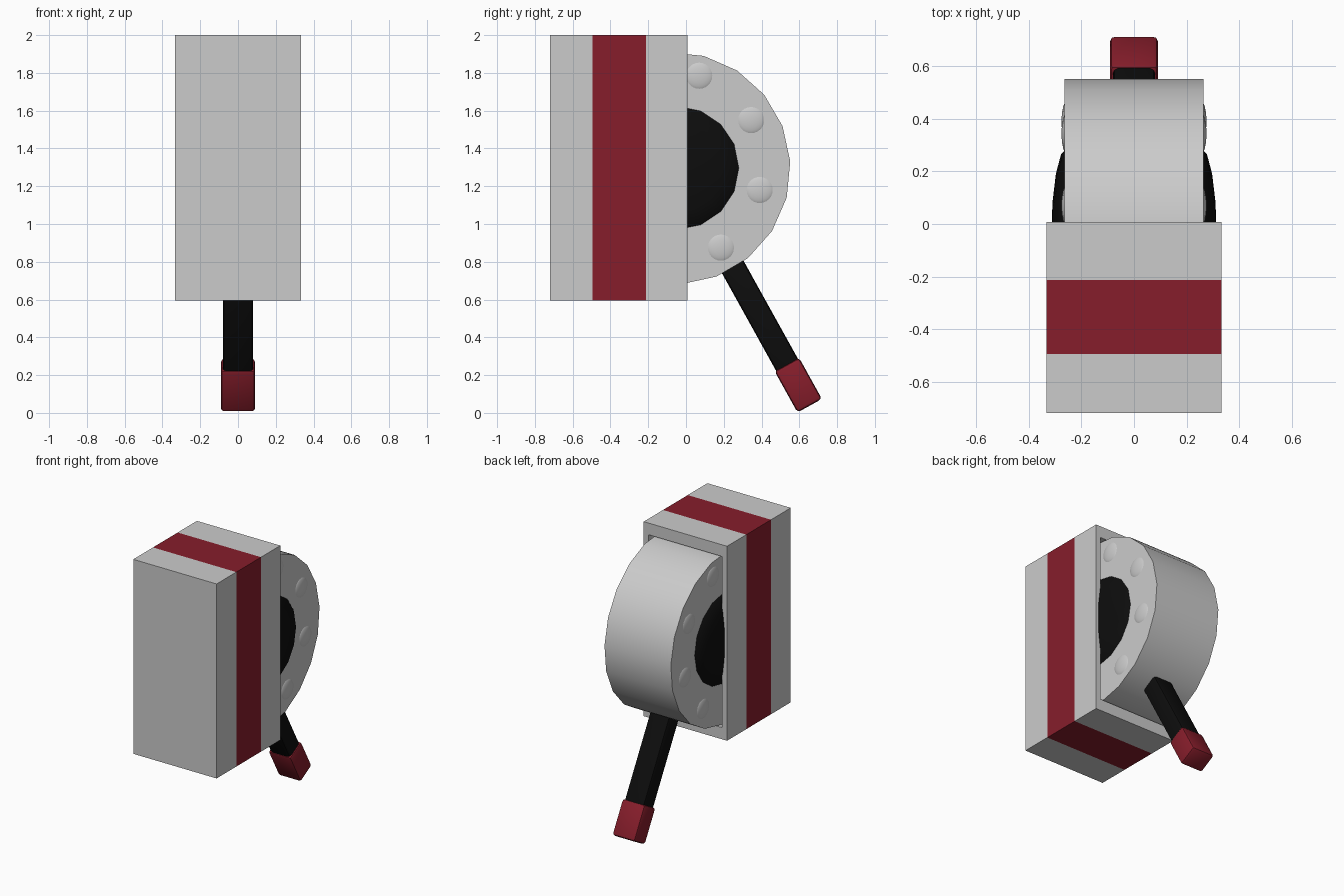
import bpy, bmesh
from math import radians
from mathutils import Matrix, Vector

if "Cube" in bpy.data.objects:
    bpy.data.objects.remove(bpy.data.objects["Cube"])


def material(name, rgb):
    m = bpy.data.materials.new(name)
    m.diffuse_color = (*rgb, 1)
    m.use_nodes = True
    m.node_tree.nodes["Principled BSDF"].inputs["Base Color"].default_value = m.diffuse_color
    return m


RED = material("dark_red", (0.24, 0.0125, 0.024))
BLACK = material("black", (0.004, 0.004, 0.004))
TURN = Matrix.Rotation(radians(90), 4, 'Y')  # local z axis -> world x


def finish(name, bm, mat=None, smooth=False):
    mesh = bpy.data.meshes.new(name)
    bmesh.ops.recalc_face_normals(bm, faces=bm.faces)
    bm.to_mesh(mesh)
    bm.free()
    ob = bpy.data.objects.new(name, mesh)
    bpy.context.collection.objects.link(ob)
    if mat:
        mesh.materials.append(mat)
    if smooth:
        bpy.ops.object.select_all(action='DESELECT')
        ob.select_set(True)
        bpy.context.view_layer.objects.active = ob
        bpy.ops.object.shade_smooth_by_angle(angle=radians(35))
    return ob


def box_mesh(size, matrix):
    bm = bmesh.new()
    bmesh.ops.create_cube(bm, size=1, matrix=matrix @ Matrix.Diagonal((*size, 1)))
    return bm


def slab(y0, y1):
    return box_mesh((0.666, y1 - y0, 1.405), Matrix.Translation((0, (y0 + y1) / 2, 1.2975)))


def dome(name, x, y, z, r, h, seg, rings, mat=None):
    # flattened sphere with its poles along x
    bm = bmesh.new()
    m = Matrix.Translation((x, y, z)) @ Matrix.Diagonal((h, r, r, 1)) @ TURN
    bmesh.ops.create_uvsphere(bm, u_segments=seg, v_segments=rings, radius=1, matrix=m)
    return finish(name, bm, mat, True)


# Case: front block, red band, rear block with a recess for the drum
finish("case_front", slab(-0.72, -0.495))
finish("case_band", slab(-0.495, -0.213), RED)
bm = slab(-0.213, 0.007)
back = max(bm.faces, key=lambda f: f.calc_center_median().y)
bmesh.ops.inset_region(bm, faces=[back], thickness=0.056)
for v in back.verts:
    v.co.z = 1.2975 + (0.618 if v.co.z > 1.3 else -0.618)
walls = bmesh.ops.extrude_face_region(bm, geom=[back])
bmesh.ops.translate(bm, vec=(0, -0.19, 0),
                    verts=[g for g in walls["geom"] if isinstance(g, bmesh.types.BMVert)])
if back.is_valid:
    bmesh.ops.delete(bm, geom=[back], context='FACES_ONLY')
finish("case_rear", bm)

# Drum: 20-sided wheel half sunk in the case
bm = bmesh.new()
bmesh.ops.create_cone(bm, cap_ends=True, segments=20, radius1=0.615, radius2=0.615, depth=0.53,
                      matrix=Matrix.Translation((0, -0.062, 1.295))
                      @ Matrix.Rotation(radians(3.3), 4, 'X') @ TURN)
finish("drum", bm, None, True)

# Hub domes and bolts on both sides
bolts = [(0.07, 1.785), (0.345, 1.55), (0.39, 1.18), (0.185, 0.875)]
for label, s in (("right", 1), ("left", -1)):
    dome(f"hub_{label}", s * 0.255, -0.046, 1.297, 0.337, 0.06, 16, 8, BLACK)
    for i, (y, z) in enumerate(bolts):
        dome(f"bolt_{label}_{i + 1}", s * 0.255, y, z, 0.079, 0.021, 24, 12)


# Lever: slanted rod with a red grip
direction = Vector((0, 0.485, -0.874)).normalized()
tip = Vector((0, 0.655, 0.038))
tilt = direction.to_track_quat('Z', 'X').to_matrix()
tilt = Matrix((Vector((1, 0, 0)), direction.cross(Vector((1, 0, 0))), direction)).transposed().to_4x4()


def bar(name, wide, thick, start, end, bevel, mat):
    # start and end are distances back from the lever tip
    centre = tip - direction * (start + end) / 2
    bm = box_mesh((wide, thick, end - start), Matrix.Translation(centre) @ tilt)
    bmesh.ops.bevel(bm, geom=bm.edges[:], offset=bevel, segments=2, profile=0.5, affect='EDGES')
    return finish(name, bm, mat, True)


bar("lever_rod", 0.16, 0.132, 0.1, 0.93, 0.02, BLACK)
bar("lever_grip", 0.182, 0.148, 0.0, 0.25, 0.018, RED)
